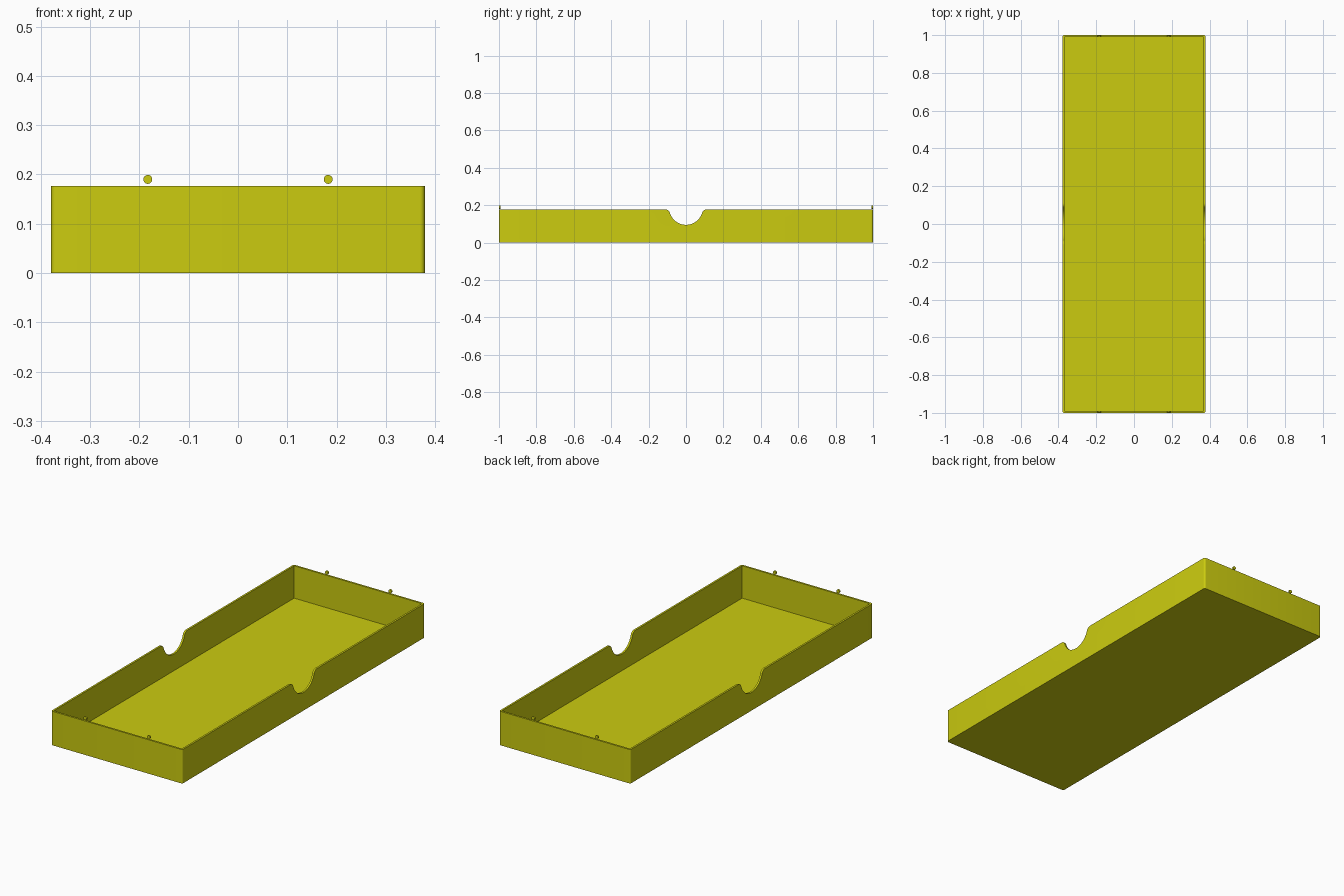
import bpy, bmesh
from math import sin, cos, pi, atan2, sqrt
from mathutils import Vector

if "Cube" in bpy.data.objects:
    bpy.data.objects.remove(bpy.data.objects["Cube"], do_unlink=True)

HALF_X, HALF_Y, HEIGHT = 0.379, 1.0, 0.177
WALL, FLOOR, CORNER = 0.01, 0.008, 0.01

yellow = bpy.data.materials.new("mustard yellow")
yellow.use_nodes = True
colour = (0.6, 0.6, 0.005, 1)
yellow.diffuse_color = colour
yellow.node_tree.nodes["Principled BSDF"].inputs["Base Color"].default_value = colour


def prism(name, outline, offset):
    """Extrude a closed outline of 3D points along an offset."""
    bm = bmesh.new()
    face = bm.faces.new([bm.verts.new(p) for p in outline])
    new = bmesh.ops.extrude_face_region(bm, geom=[face])["geom"]
    bmesh.ops.translate(bm, vec=Vector(offset),
                        verts=[v for v in new if isinstance(v, bmesh.types.BMVert)])
    bmesh.ops.recalc_face_normals(bm, faces=bm.faces)
    mesh = bpy.data.meshes.new(name)
    bm.to_mesh(mesh)
    bm.free()
    mesh.materials.append(yellow)
    obj = bpy.data.objects.new(name, mesh)
    bpy.context.collection.objects.link(obj)
    return obj


def arc(cx, cy, r, start, end, steps):
    return [(cx + r * cos(start + (end - start) * i / steps),
             cy + r * sin(start + (end - start) * i / steps)) for i in range(steps + 1)]


def activate(obj):
    bpy.ops.object.select_all(action='DESELECT')
    obj.select_set(True)
    bpy.context.view_layer.objects.active = obj


def cut(obj, cutter):
    mod = obj.modifiers.new("cut", 'BOOLEAN')
    mod.operation, mod.solver, mod.object = 'DIFFERENCE', 'EXACT', cutter
    activate(obj)
    bpy.ops.object.modifier_apply(modifier=mod.name)
    bpy.data.objects.remove(cutter, do_unlink=True)


# Tray body: rounded rectangle with an open cavity
outline = []
for i, (sx, sy) in enumerate([(1, 1), (-1, 1), (-1, -1), (1, -1)]):
    outline += arc(sx * (HALF_X - CORNER), sy * (HALF_Y - CORNER), CORNER,
                   i * pi / 2, (i + 1) * pi / 2, 6)
tray = prism("tray", [(x, y, 0) for x, y in outline], (0, 0, HEIGHT))

ix, iy = HALF_X - WALL, HALF_Y - WALL
cut(tray, prism("cavity_cutter",
                [(ix, iy, FLOOR), (-ix, iy, FLOOR), (-ix, -iy, FLOOR), (ix, -iy, FLOOR)],
                (0, 0, 0.3)))

# Finger notches: round scoop blended into the rim by fillets
scoop_z, scoop_r, fillet = 0.185, 0.09, 0.025
fz = HEIGHT - fillet
fy = sqrt((scoop_r + fillet) ** 2 - (scoop_z - fz) ** 2)
tilt = atan2(scoop_z - fz, fy)
right = arc(fy, fz, fillet, pi / 2, pi - tilt, 8)
scoop = arc(0, scoop_z, scoop_r, -tilt, tilt - pi, 24)
left = [(-y, z) for y, z in reversed(right)]
profile = [(fy, 0.3)] + right + scoop[1:-1] + left + [(-fy, 0.3)]
cut(tray, prism("notch_cutter", [(-0.5, y, z) for y, z in profile], (1, 0, 0)))

activate(tray)
bpy.ops.object.shade_smooth_by_angle(angle=pi / 6)

# Small round studs above both end walls
for end, sy in (("front", -1), ("back", 1)):
    for side, sx in (("left", 1), ("right", -1)):
        circle = arc(sx * 0.183, 0.19, 0.009, 0, 2 * pi, 24)[:-1]
        stud = prism(f"{end}_{side}_stud", [(x, sy * 0.999, z) for x, z in circle],
                     (0, -sy * 0.008, 0))
        activate(stud)
        bpy.ops.object.shade_smooth_by_angle(angle=pi / 6)
